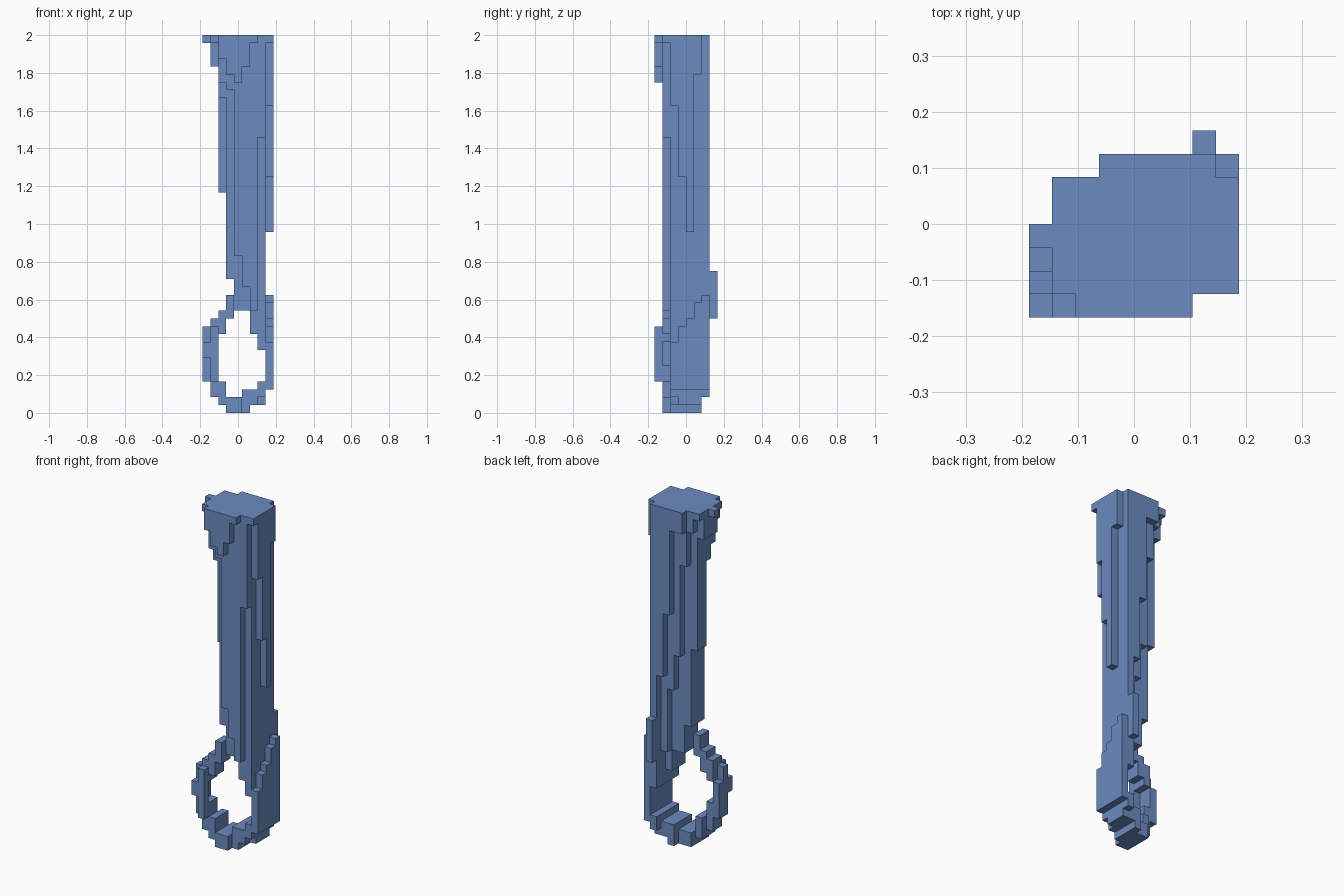
import bpy
import bmesh

cube = bpy.data.objects.get("Cube")
if cube:
    bpy.data.objects.remove(cube)

UNIT = 2 / 48            # edge length of one block
TOP = 48                 # block height of the flat top
WIDTH, DEPTH = 9, 8      # block extents in x and y

blue = bpy.data.materials.new("soft blue")
blue.use_nodes = True
colour = (0.15, 0.26, 0.53, 1.0)
blue.diffuse_color = colour
blue.node_tree.nodes["Principled BSDF"].inputs["Base Color"].default_value = colour


def block(cells, columns, rows, levels):
    """Fill a box of blocks; each range is (first, last + 1)."""
    cells.update((x, y, z) for x in range(*columns)
                 for y in range(*rows) for z in range(*levels))


def row(cells, y, first_column, bottoms):
    """Hang neighbouring columns from the top, each to its own bottom."""
    for x, bottom in enumerate(bottoms, first_column):
        block(cells, (x, x + 1), (y, y + 1), (bottom, TOP))


# Tapering shaft: rows of hanging columns from front to back
shaft = set()
row(shaft, y=1, first_column=1, bottoms=[47, 42, 41, 20, 16, 13, 35])
row(shaft, y=2, first_column=1, bottoms=[44, 40, 17, 13, 13, 10, 8])
row(shaft, y=3, first_column=0, bottoms=[47, 44, 28, 17, 13, 13, 10, 8])
row(shaft, y=4, first_column=1, bottoms=[44, 28, 17, 13, 13, 10, 8])
row(shaft, y=5, first_column=1, bottoms=[47, 45, 40, 27, 22, 13, 8])
row(shaft, y=6, first_column=3, bottoms=[45, 45, 33, 24, 8])

# Raised plate at the front of the top
front_crest = set()
row(front_crest, y=0, first_column=2, bottoms=[45, 43, 42, 44, 47])

# Stepped rib on the left side of the shaft
side_rib = set()
for y, bottom in enumerate([47, 39, 30, 23, 43], 1):
    row(side_rib, y, first_column=8, bottoms=[bottom])

# Small block on the back
back_stud = set()
block(back_stud, columns=(7, 8), rows=(7, 8), levels=(12, 18))

# Outer wall of the loop, rising towards the back
loop_wall = set()
for y, top in enumerate([9, 11, 12, 14, 15], 2):
    block(loop_wall, columns=(8, 9), rows=(y, y + 1), levels=(3, top))

# Open loop: thin arc on the right side
loop_arc = set()
block(loop_arc, columns=(0, 1), rows=(0, 1), levels=(7, 9))
block(loop_arc, columns=(0, 1), rows=(1, 2), levels=(4, 11))
block(loop_arc, columns=(0, 1), rows=(2, 3), levels=(4, 9))
block(loop_arc, columns=(1, 2), rows=(0, 1), levels=(4, 11))
block(loop_arc, columns=(1, 2), rows=(1, 3), levels=(2, 6))
block(loop_arc, columns=(1, 2), rows=(1, 3), levels=(9, 12))
block(loop_arc, columns=(2, 3), rows=(1, 3), levels=(10, 13))
block(loop_arc, columns=(3, 4), rows=(1, 3), levels=(12, 15))

# Open loop: stepped base
loop_base = set()
block(loop_base, columns=(2, 3), rows=(1, 4), levels=(1, 4))
block(loop_base, columns=(3, 5), rows=(1, 5), levels=(0, 2))
block(loop_base, columns=(5, 6), rows=(2, 6), levels=(0, 3))
block(loop_base, columns=(6, 7), rows=(2, 6), levels=(1, 3))
block(loop_base, columns=(7, 8), rows=(3, 6), levels=(1, 2))
block(loop_base, columns=(7, 8), rows=(2, 7), levels=(2, 4))

parts = {"shaft": shaft, "front_crest": front_crest, "side_rib": side_rib,
         "back_stud": back_stud, "loop_wall": loop_wall,
         "loop_arc": loop_arc, "loop_base": loop_base}
filled = set().union(*parts.values())


def build(name, cells):
    """Skin the exposed block sides and merge them into large flat faces."""
    bm = bmesh.new()
    for cell in sorted(cells):
        for axis in range(3):
            for side in (0, 1):
                beside = list(cell)
                beside[axis] += 2 * side - 1
                if tuple(beside) in filled:
                    continue
                u, v = (axis + 1) % 3, (axis + 2) % 3
                corners = []
                for du, dv in ((0, 0), (1, 0), (1, 1), (0, 1)):
                    p = list(cell)
                    p[axis] += side
                    p[u] += du
                    p[v] += dv
                    corners.append(bm.verts.new(((p[0] - WIDTH / 2) * UNIT,
                                                 (p[1] - DEPTH / 2) * UNIT,
                                                 p[2] * UNIT)))
                bm.faces.new(corners if side else corners[::-1])
    bmesh.ops.remove_doubles(bm, verts=bm.verts, dist=UNIT / 100)
    bmesh.ops.dissolve_limit(bm, angle_limit=0.01, verts=bm.verts, edges=bm.edges)
    mesh = bpy.data.meshes.new(name)
    bm.to_mesh(mesh)
    bm.free()
    mesh.materials.append(blue)
    bpy.context.collection.objects.link(bpy.data.objects.new(name, mesh))


for part_name, part_cells in parts.items():
    build(part_name, part_cells)
